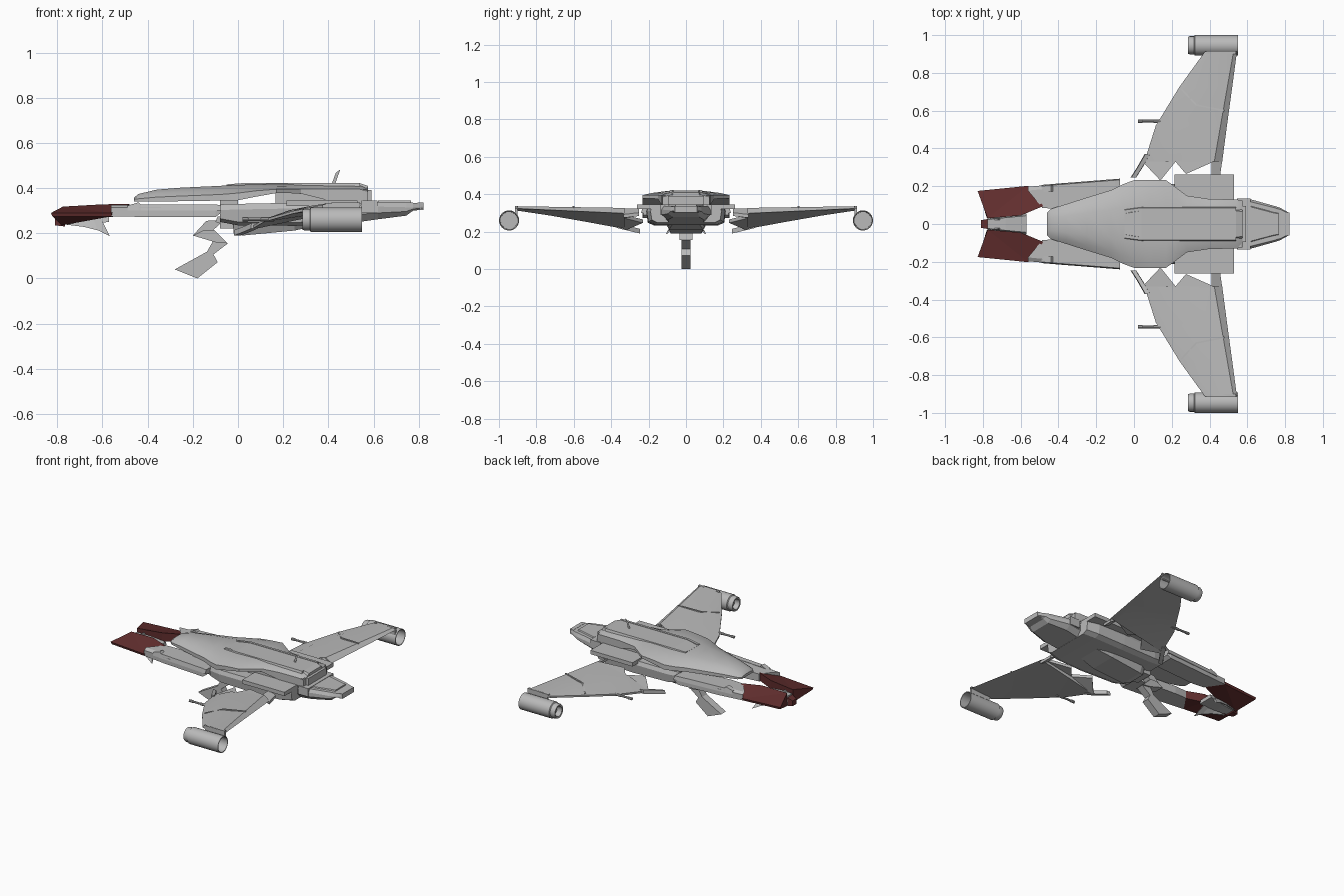
import bpy, bmesh, math
from mathutils import Vector


def material(name, col):
    m = bpy.data.materials.new(name)
    m.diffuse_color = (*col, 1)
    return m


GREY = material("hull_grey", (0.49, 0.49, 0.49))
RED = material("dark_red", (0.125, 0.028, 0.028))


def finish(name, bm, mat, mirror=False, smooth=0):
    bmesh.ops.recalc_face_normals(bm, faces=bm.faces)
    me = bpy.data.meshes.new(name)
    bm.to_mesh(me)
    bm.free()
    ob = bpy.data.objects.new(name, me)
    bpy.context.collection.objects.link(ob)
    me.materials.append(mat)
    if mirror:
        mod = ob.modifiers.new("mirror", "MIRROR")
        mod.use_axis = (False, True, False)
    if smooth:
        bpy.ops.object.select_all(action="DESELECT")
        bpy.context.view_layer.objects.active = ob
        ob.select_set(True)
        bpy.ops.object.shade_smooth_by_angle(angle=math.radians(smooth))
    return ob


def loft(name, rings, mat=GREY, mirror=False, smooth=0):
    """Skin between equal-length rings of points, with end caps."""
    bm = bmesh.new()
    rows = [[bm.verts.new(p) for p in r] for r in rings]
    n = len(rows[0])
    for a, b in zip(rows, rows[1:]):
        for i in range(n):
            j = (i + 1) % n
            bm.faces.new((a[i], a[j], b[j], b[i]))
    bm.faces.new(rows[0])
    bm.faces.new(rows[-1])
    return finish(name, bm, mat, mirror, smooth)


def sym(x, half):
    """Cross-section at x from (y, z) points on the +y side, mirrored."""
    return [(x, y, z) for y, z in half] + [(x, -y, z) for y, z in reversed(half)]


def plan(name, pts, z0, z1, **kw):
    """Vertical prism from an (x, y) outline."""
    return loft(name, [[(x, y, z) for x, y in pts] for z in (z0, z1)], **kw)


def side(name, pts, y0, y1, **kw):
    """Prism across y from an (x, z) outline."""
    return loft(name, [[(x, y, z) for x, z in pts] for y in (y0, y1)], **kw)


# Upper hull: x, half width, base z, edge z, top z
hull = [(-0.46, .06, .34, .35, .358), (-0.44, .08, .34, .353, .374),
        (-0.36, .105, .34, .36, .393), (-0.25, .14, .342, .365, .402),
        (-0.12, .18, .344, .37, .408), (-0.06, .21, .344, .373, .411),
        (0.0, .232, .346, .378, .414), (0.08, .232, .362, .388, .416),
        (0.17, .232, .378, .395, .418), (0.22, .195, .378, .395, .418),
        (0.28, .15, .375, .395, .418), (0.40, .132, .345, .395, .418),
        (0.54, .13, .345, .395, .415), (0.575, .125, .345, .385, .40)]
loft("upper_hull", [sym(x, [(w, b), (w, e), (w * .8, e + (t - e) * .5), (w * .42, t)])
                    for x, w, b, e, t in hull], smooth=28)
plan("hull_core", [(.165, .13), (.57, .125), (.57, -.125), (.165, -.13)], .33, .394)

# Raised spine along the top, with low side ridges
loft("spine", [sym(x, [(w + .01, .40), (w, z)]) for x, w, z in
               [(-.05, .055, .412), (.04, .07, .421), (.54, .07, .421), (.575, .065, .41)]])
loft("spine_ridge", [[(x, y, .405), (x, y + .022, .405), (x, y + .016, z), (x, y, z)]
                     for x, y, z in [(-.05, .058, .4165), (.04, .07, .4235), (.54, .07, .4235)]],
     mirror=True)

# Antenna: a single thin blade
bm = bmesh.new()
bm.faces.new([bm.verts.new((x, 0, z)) for x, z in
              [(.415, .418), (.43, .418), (.453, .483), (.433, .468)]])
finish("antenna", bm, GREY)

# Wide engine deck below the hull, and the rear vent
plan("engine_deck", [(.215, .262), (.53, .262), (.53, -.262), (.215, -.262)], .32, .346)
plan("rear_vent", [(.5, .10), (.592, .095), (.592, -.095), (.5, -.10)], .345, .392)

# Lower hull, flat bottomed with chamfered sides
low = [(-.08, .19, .25, .328), (0, .205, .235, .33), (.25, .213, .233, .335),
       (.45, .21, .238, .335), (.53, .19, .248, .335)]
loft("lower_hull", [sym(x, [(w * .8, b), (w * .96, b + .015), (w, t - .025), (w * .95, t)])
                    for x, w, b, t in low])
loft("keel", [sym(x, [(w * .75, b), (w, .26)]) for x, w, b in
              [(-.02, .08, .20), (.02, .11, .19), (.25, .12, .212), (.36, .10, .236)]])
plan("belly_block", [(-.08, .06), (.0, .06), (.0, -.06), (-.08, -.06)], .22, .345)

# Tail cabin with a roof plate, collar and rear tip
tail = [(.50, .12, .245, .318, .336), (.62, .13, .262, .318, .338),
        (.745, .095, .278, .315, .337), (.775, .085, .30, .315, .335),
        (.82, .06, .305, .318, .334)]
loft("tail_cabin", [sym(x, [(w * .75, b), (w, (b + m) / 2), (w, m), (w * .9, t)])
                    for x, w, b, m, t in tail])
loft("tail_roof", [sym(x, [(w, .33), (w * .9, .344)]) for x, w in [(.62, .10), (.74, .065), (.765, .06)]])
plan("tail_collar", [(.545, .135), (.618, .135), (.618, -.135), (.545, -.135)], .29, .345)
plan("tail_end", [(.795, .066), (.822, .06), (.822, -.06), (.795, -.066)], .303, .336)

# Forward prongs: grey arms with a rail along the outer edge
loft("prong_arm", [[(xi, yi, z0), (xo, yo, z0), (xo, yo, z1 - .012), (xo, yo - .02, z1), (xi, yi, z1)]
                   for xi, xo, yi, yo, z0, z1 in [(-.485, -.562, .085, .197, .275, .325),
                                                 (-.40, -.40, .08, .212, .272, .325),
                                                 (-.10, -.10, .10, .233, .272, .325),
                                                 (-.075, -.075, .10, .228, .29, .323)]], mirror=True)
loft("prong_rail", [[(x, y - .04, .30), (x, y, .30), (x, y - .006, z), (x, y - .04, z)]
                    for x, y, z in [(-.49, .207, .322), (-.44, .211, .337), (-.43, .212, .327),
                                    (-.10, .238, .327), (-.075, .24, .325)]], mirror=True)

# Red prong tips: roof sloping down to the outer edge
bm = bmesh.new()
top = [(-.828, .175, .29), (-.56, .202, .29), (-.48, .095, .33), (-.60, .045, .328), (-.775, .03, .318)]
v = [bm.verts.new(p) for p in top]
u = [bm.verts.new(p) for p in [(-.822, .172, .275), (-.56, .197, .275), (-.48, .095, .278),
                               (-.60, .047, .27), (-.78, .035, .235)]]
for i in range(5):
    j = (i + 1) % 5
    bm.faces.new((v[i], v[j], u[j], u[i]))
for s in (v, u):
    bm.faces.new((s[0], s[1], s[4]))
    bm.faces.new((s[1], s[2], s[3]))
    bm.faces.new((s[1], s[3], s[4]))
finish("prong_tip", bm, RED, mirror=True)

# Centre bridge between the tips with a red nose block and splayed fins
loft("nose_bridge", [sym(x, [(w, a), (w * .8, b)]) for x, w, a, b in
                     [(-.775, .03, .24, .295), (-.68, .042, .24, .29), (-.57, .055, .25, .275)]])
loft("nose_block", [sym(x, [(w, a), (w, b)]) for x, w, a, b in
                    [(-.81, .02, .235, .27), (-.765, .028, .23, .29)]], mat=RED)
side("nose_rib", [(-.76, .28), (-.72, .305), (-.70, .28)], .022, .03, mirror=True)
loft("nose_fin", [[(x, y, z), (x, y + .008, z), (xt, .05, .262), (xt, .03, .262)]
                  for x, xt, y, z in [(-.76, -.76, .04, .238), (-.68, -.69, .065, .228),
                                      (-.62, -.64, .085, .213), (-.567, -.605, .10, .187)]],
     mirror=True)

# Wings: y, leading x, trailing x, leading z, rear bevel width
secs = [(.33, .055, .467, .227, .042), (.52, .115, .492, .262, .034),
        (.725, .24, .52, .298, .026), (.912, .375, .545, .326, .018)]


def wing_ring(y, xl, xt, zl, b):
    k = (y - .27) / .64
    zt = .326 + .01 * k
    d = .036 - .022 * k
    return [(xl, y, zl), (xl + .3 * (xt - xl), y, zl + .5 * (zt - zl) + .006), (xt - b, y, zt),
            (xt, y, zt - d * .85), (xt - b, y, zt - d), (xl, y, zl - .012)]


loft("wing", [wing_ring(*s) for s in secs], mirror=True, smooth=15)


def wing_z(x):
    """Height of the wing's root edge at x."""
    knots = [(.055, .227), (.1786, .2826), (.425, .327), (.467, .292)]
    for (xa, za), (xb, zb) in zip(knots, knots[1:]):
        if x <= xb:
            break
    return za + (zb - za) * (x - xa) / (xb - xa)


# Wing roots: notched plates and a slender leading strut
for name, pts in (("root_point", [(.065, .335), (.055, .32), (.14, .23), (.22, .33), (.22, .335)]),
                  ("root_plate", [(.22, .335), (.22, .33), (.275, .265), (.41, .325), (.42, .335)]),
                  ("root_trailing", [(.41, .335), (.41, .25), (.455, .25), (.467, .335)])):
    loft(name, [[(x, y, wing_z(x) - d) for x, y in pts] for d in (0, .018)], mirror=True)
loft("leading_strut", [[(x - .014, y, z), (x + .016, y, z), (x + .014, y, z + .025), (x - .01, y, z + .025)]
                       for x, y, z in [(-.005, .245, .19), (.03, .30, .203), (.07, .37, .22)]], mirror=True)

# Panel seams: fine strips lying on the outer wing
for a, b in (((.25, .715, .302), (.33, .63, .318)), ((.33, .63, .318), (.478, .60, .332))):
    d = Vector((.002, .004, 0))
    h = Vector((0, 0, .004))
    loft("panel_seam", [[Vector(p) - d - h, Vector(p) + d - h, Vector(p) + d + h, Vector(p) - d + h]
                        for p in (a, b)], mirror=True)


def lathe(name, prof, y, z, n):
    """Spin (x, radius) points around an axis along x, on both sides."""
    loft(name, [[(x, y + r * math.cos(math.tau * i / n), z + r * math.sin(math.tau * i / n))
                 for i in range(n)] for x, r in prof], mirror=True, smooth=35)


# Wing guns and hollow wing-tip pods
lathe("wing_gun", [(.02, .009), (.045, .009), (.047, .007), (.10, .007), (.102, .009), (.16, .009)],
      .545, .262, 8)
lathe("tip_pod", [(.32, .03), (.287, .034), (.285, .044), (.295, .048), (.318, .048), (.322, .054),
                  (.55, .054), (.55, .049), (.34, .046)], .946, .26, 24)
side("pod_mount", [(.385, .334), (.54, .337), (.54, .29), (.40, .29)], .90, .915, mirror=True)

# Folding landing leg and foot under the belly
side("leg_upper", [(-.2, .19), (-.14, .255), (-.06, .26), (-.13, .195)], -.025, .025)
side("leg_middle", [(-.2, .19), (-.15, .215), (-.105, .215), (-.045, .155), (-.10, .16)], -.035, .035)
side("leg_lower", [(-.105, .175), (-.045, .155), (-.13, .09), (-.145, .105)], -.025, .025)
side("leg_foot", [(-.28, .04), (-.12, .128), (-.09, .072), (-.18, 0)], -.025, .025)
side("leg_hip", [(-.10, .25), (-.09, .275), (.0, .275), (-.02, .225)], -.04, .04)
